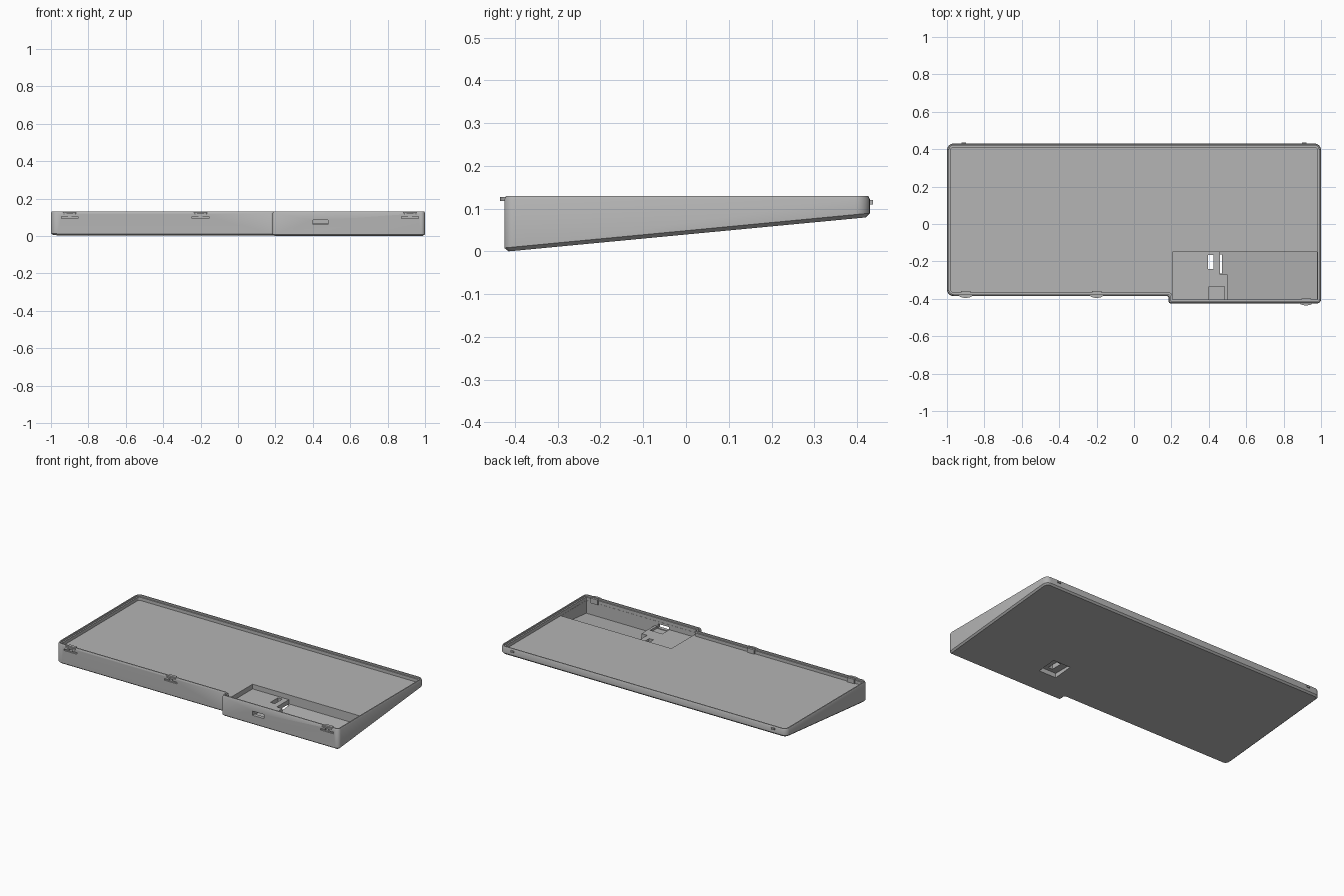
import bpy, bmesh, math
from mathutils import Vector

old = bpy.data.objects.get("Cube")
if old:
    bpy.data.objects.remove(old, do_unlink=True)

grey = bpy.data.materials.new("mid grey plastic")
grey.use_nodes = True
GREY = (0.46, 0.46, 0.46, 1)
grey.diffuse_color = GREY
grey.node_tree.nodes["Principled BSDF"].inputs["Base Color"].default_value = GREY

LEFT, RIGHT, BACK, FRONT, JOG_X, JOG_Y = -1, 1, 0.43, -0.425, 0.185, -0.385
FLOOR, TOP = 0.10, 0.13


def slope(y):
    """Height of the tilted underside."""
    return 0.095 * (y + 0.415)


def make(name, bm):
    bmesh.ops.recalc_face_normals(bm, faces=bm.faces)
    mesh = bpy.data.meshes.new(name)
    bm.to_mesh(mesh)
    bm.free()
    obj = bpy.data.objects.new(name, mesh)
    bpy.context.collection.objects.link(obj)
    mesh.materials.append(grey)
    return obj


def outline(inset):
    """Case outline moved inward, with every corner rounded."""
    i = inset
    corners = [(LEFT + i, BACK - i, 0.035 - i), (LEFT + i, JOG_Y + i, 0.035 - i),
               (JOG_X + i, JOG_Y + i, 0.012 + i / 2), (JOG_X + i, FRONT + i, 0.012 - i / 2),
               (RIGHT - i, FRONT + i, 0.022 - i), (RIGHT - i, BACK - i, 0.035 - i)]
    points = []
    for k, (x, y, r) in enumerate(corners):
        r = max(r, 0.002)
        c = Vector((x, y))
        a = (Vector(corners[k - 1][:2]) - c).normalized()
        b = (Vector(corners[(k + 1) % len(corners)][:2]) - c).normalized()
        centre = c + (a + b) * r
        for s in range(7):
            t = s / 6 * math.pi / 2
            points.append(centre - b * r * math.cos(t) - a * r * math.sin(t))
    return points


def prism(name, points, low, high):
    """Vertical prism; low is a height or a function of y."""
    bm = bmesh.new()
    bottom = [bm.verts.new((x, y, low(y) if callable(low) else low)) for x, y in points]
    top = [bm.verts.new((x, y, high)) for x, y in points]
    bm.faces.new(bottom)
    bm.faces.new(top)
    for k in range(len(points)):
        j = (k + 1) % len(points)
        bm.faces.new((bottom[k], bottom[j], top[j], top[k]))
    return make(name, bm)


def box(name, x0, x1, y0, y1, low, high):
    return prism(name, [(x0, y0), (x1, y0), (x1, y1), (x0, y1)], low, high)


def cut(target, cutter):
    mod = target.modifiers.new("cut", 'BOOLEAN')
    mod.operation, mod.solver, mod.object = 'DIFFERENCE', 'EXACT', cutter
    bpy.context.view_layer.objects.active = target
    bpy.ops.object.modifier_apply(modifier=mod.name)
    bpy.data.objects.remove(cutter, do_unlink=True)


# Case: bottom bevel, outer wall, stepped rim, inner wall and floor
bm = bmesh.new()
sections = [(0.01, slope), (0, lambda y: slope(y) + 0.009), (0, 0.122), (0.004, TOP),
            (0.011, TOP), (0.011, 0.12), (0.02, 0.12), (0.02, FLOOR)]
rings = []
for inset, z in sections:
    rings.append([bm.verts.new((p.x, p.y, z(p.y) if callable(z) else z))
                  for p in outline(inset)])
for r0, r1 in zip(rings, rings[1:]):
    for k in range(len(r0)):
        j = (k + 1) % len(r0)
        bm.faces.new((r0[k], r0[j], r1[j], r1[k]))
# the second ring is sheared with the slope, so the underside cap stays flat
bm.faces.new(rings[0])
bm.faces.new(rings[-1])
case = make("keyboard_case", bm)

# Electronics bay: deep part, raised shelf and connector seat
cut(case, prism("bay_cutter", [(0.46, -0.15), (0.46, -0.27), (0.50, -0.27), (0.50, -0.404),
                               (0.979, -0.404), (0.979, -0.15)],
                lambda y: slope(y) + 0.018, 0.11))
cut(case, box("shelf_cutter", 0.207, 0.55, -0.404, -0.15, 0.07, 0.112))
cut(case, box("seat_cutter", 0.40, 0.485, -0.403, -0.335, 0.056, 0.1))

# Connector port through the front wall
cut(case, box("port_cutter", 0.40, 0.48, -0.45, -0.39, 0.06, 0.086))

# Switch opening: recess in the underside and slot through the shelf
cut(case, box("recess_cutter", 0.35, 0.47, -0.265, -0.14, -0.1, 0.042))
cut(case, box("slot_cutter", 0.395, 0.425, -0.24, -0.165, 0.03, 0.09))

# Front clips: slot and stem cut in the wall, curved catch, inner backing
for label, x, y in (("right", -0.9, JOG_Y), ("middle", -0.2, JOG_Y), ("left", 0.92, FRONT)):
    cut(case, box("clip_slot", x - 0.045, x + 0.045, y - 0.01, y + 0.01, 0.094, 0.104))
    cut(case, box("clip_stem", x - 0.01, x + 0.01, y - 0.01, y + 0.008, 0.1, 0.117))
    arc = [(x + 0.035 * math.cos(t), y + 0.003 - 0.013 * math.sin(t))
           for t in (math.pi * s / 10 for s in range(11))]
    prism(label + "_front_catch", arc, 0.118, 0.127)
    box(label + "_clip_backing", x - 0.025, x + 0.025, y + 0.015, y + 0.028, 0.095, 0.127)

# Back catches
for label, x in (("right", -0.91), ("left", 0.91)):
    box(label + "_back_catch", x - 0.011, x + 0.011, BACK - 0.005, BACK + 0.007, 0.11, 0.12)

# Smooth the rounded corners, keep edges sharp
bpy.ops.object.select_all(action='DESELECT')
case.select_set(True)
bpy.context.view_layer.objects.active = case
bpy.ops.object.shade_smooth_by_angle(angle=math.radians(30))
